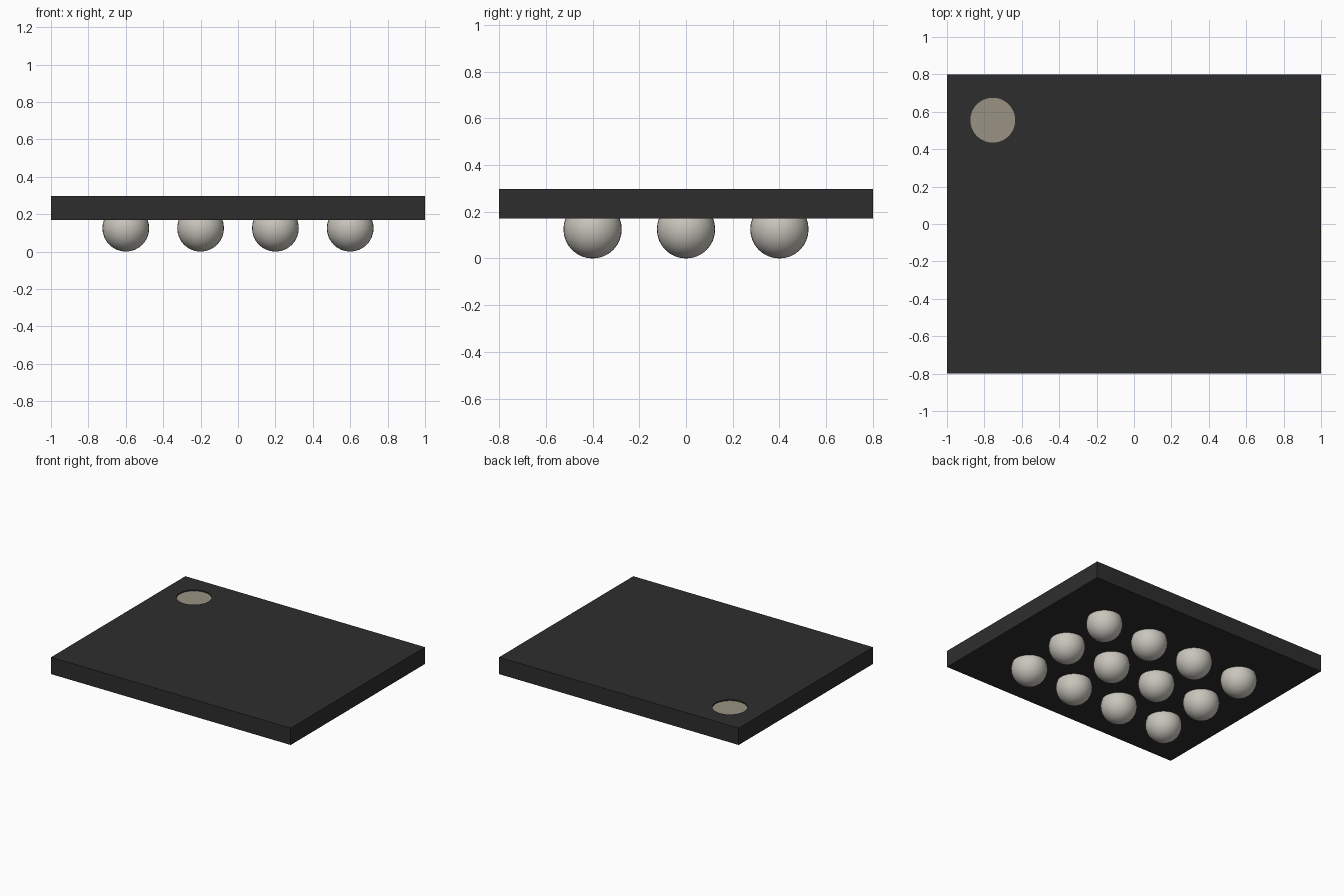
import bpy

cube = bpy.data.objects.get("Cube")
if cube:
    bpy.data.objects.remove(cube)


def material(name, rgb):
    mat = bpy.data.materials.new(name)
    mat.use_nodes = True
    mat.diffuse_color = (*rgb, 1)
    mat.node_tree.nodes["Principled BSDF"].inputs["Base Color"].default_value = (*rgb, 1)
    return mat


def finish(name, mat):
    obj = bpy.context.object
    obj.name = name
    obj.data.materials.append(mat)
    return obj


BLACK = material("charcoal", (0.027, 0.027, 0.027))
MARK = material("warm grey", (0.32, 0.29, 0.23))
BALL = material("pale grey", (0.58, 0.56, 0.50))

BOTTOM, TOP = 0.17, 0.297
RADIUS, DIMPLE = 0.125, 0.01
MARK_X, MARK_Y, MARK_R = -0.755, 0.555, 0.12

# Flat package body
bpy.ops.mesh.primitive_cube_add(size=1, location=(0, 0, (BOTTOM + TOP) / 2))
body = finish("package_body", BLACK)
body.scale = (2, 1.6, TOP - BOTTOM)

# Shallow round recess in the corner, with a coloured floor
bpy.ops.mesh.primitive_cylinder_add(vertices=48, radius=MARK_R, depth=2 * DIMPLE,
                                    location=(MARK_X, MARK_Y, TOP))
cutter = finish("recess_cutter", BLACK)
cutter.hide_render = True
cutter.hide_viewport = True
cutter.display_type = 'WIRE'
cut = body.modifiers.new("corner_recess", 'BOOLEAN')
cut.operation = 'DIFFERENCE'
cut.solver = 'EXACT'
cut.object = cutter

bpy.ops.mesh.primitive_cylinder_add(vertices=48, radius=MARK_R, depth=0.004,
                                    location=(MARK_X, MARK_Y, TOP - DIMPLE))
finish("corner_marker", MARK)

# Grid of solder balls under the body
for col in range(4):
    for row in range(3):
        x, y = (col - 1.5) * 0.4, (row - 1) * 0.4
        bpy.ops.mesh.primitive_uv_sphere_add(segments=32, ring_count=16, radius=RADIUS,
                                             location=(x, y, RADIUS))
        bpy.ops.object.shade_smooth()
        finish(f"solder_ball_{col + 1}_{row + 1}", BALL)
